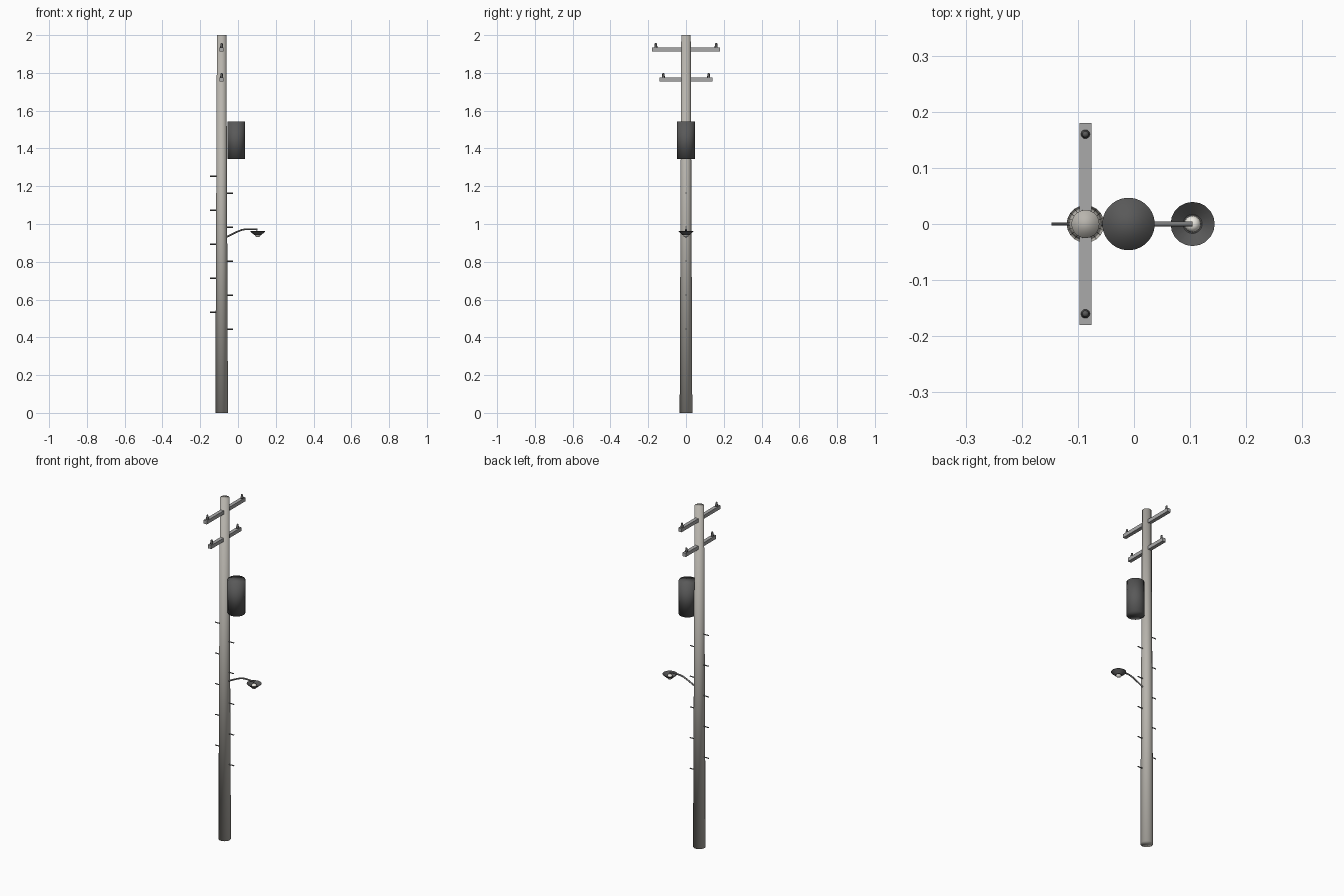
import bpy, bmesh, math
from mathutils import Vector

if "Cube" in bpy.data.objects:
    bpy.data.objects.remove(bpy.data.objects["Cube"])

PX = -0.0866  # pole axis


def material(name, rgb):
    m = bpy.data.materials.new(name)
    m.diffuse_color = (*rgb, 1)
    m.use_nodes = True
    m.node_tree.nodes["Principled BSDF"].inputs["Base Color"].default_value = m.diffuse_color
    return m


WOOD = material("weathered_wood", (0.48, 0.46, 0.42))
ARM = material("arm_grey", (0.40, 0.40, 0.40))
DARK = material("dark_metal", (0.10, 0.10, 0.10))
STEEL = material("steel", (0.20, 0.20, 0.20))
GLASS = material("bulb_glass", (0.85, 0.83, 0.77))


def finish(name, bm, mat, shade="angle"):
    bmesh.ops.recalc_face_normals(bm, faces=bm.faces)
    me = bpy.data.meshes.new(name)
    bm.to_mesh(me)
    bm.free()
    me.materials.append(mat)
    ob = bpy.data.objects.new(name, me)
    bpy.context.collection.objects.link(ob)
    if shade == "full":
        for p in me.polygons:
            p.use_smooth = True
    elif shade == "angle":
        bpy.ops.object.select_all(action='DESELECT')
        ob.select_set(True)
        bpy.context.view_layer.objects.active = ob
        bpy.ops.object.shade_smooth_by_angle(angle=math.radians(40))
    return ob


def skin(bm, rings, caps=True):
    """Bridge successive rings and close the ends."""
    n = len(rings[0])
    for a, b in zip(rings, rings[1:]):
        for i in range(n):
            j = (i + 1) % n
            bm.faces.new((a[i], a[j], b[j], b[i]))
    if caps:
        bm.faces.new(rings[0])
        bm.faces.new(rings[-1])


def lathe(name, profile, mat, x, y=0.0, sides=20, caps=True, shade="full"):
    """Spin (radius, z) points around a vertical axis."""
    bm = bmesh.new()
    rings = [[bm.verts.new((x + r * math.cos(2 * math.pi * i / sides),
                            y + r * math.sin(2 * math.pi * i / sides), z))
              for i in range(sides)] for r, z in profile]
    skin(bm, rings, caps)
    return finish(name, bm, mat, shade)


def tube(name, pts, r, mat, sides=10):
    """Round bar along a path lying in the xz plane."""
    bm = bmesh.new()
    pts = [Vector((x, 0, z)) for x, z in pts]
    rings = []
    for k, p in enumerate(pts):
        t = (pts[min(k + 1, len(pts) - 1)] - pts[max(k - 1, 0)]).normalized()
        n = Vector((-t.z, 0, t.x))
        rings.append([bm.verts.new(p + r * (math.cos(a) * n + Vector((0, math.sin(a), 0))))
                      for a in (2 * math.pi * i / sides for i in range(sides))])
    skin(bm, rings)
    return finish(name, bm, mat)


def box(name, centre, size, mat):
    bm = bmesh.new()
    bmesh.ops.create_cube(bm, size=1)
    for v in bm.verts:
        v.co = Vector(centre) + Vector([c * s for c, s in zip(v.co, size)])
    return finish(name, bm, mat, "flat")


# Tapered pole, shaded softly over its ends
lathe("pole", [(0.0335, 0), (0.025, 2.0)], WOOD, PX, sides=20)

# Cross arms with an insulator near each end
for label, z, half, ins in (("upper", 1.924, 0.18, 0.16), ("lower", 1.764, 0.14, 0.12)):
    box(label + "_cross_arm", (PX, 0, z), (0.021, 2 * half, 0.021), ARM)
    for side in (-1, 1):
        t = z + 0.0105
        lathe(label + "_insulator", [(0.008, t - 0.002), (0.008, t + 0.008), (0.006, t + 0.011),
                                     (0.006, t + 0.019), (0.004, t + 0.024)],
              DARK, PX, side * ins, sides=12)

# Transformer drum
lathe("transformer", [(0.0468, 1.344), (0.0468, 1.542)], DARK, -0.0098, sides=28)

# Climbing pegs alternating left and right
for i in range(10):
    side = 1 if i % 2 == 0 else -1
    z = 0.443 + 0.09 * i
    tube("climbing_peg", [(PX + side * 0.02, z), (PX + side * 0.0605, z)], 0.003, STEEL, 8)

# Curved lamp arm
tube("lamp_arm", [(-0.066, 0.929), (-0.03, 0.947), (-0.005, 0.959), (0.018, 0.968),
                  (0.037, 0.972), (0.06, 0.973), (0.104, 0.971)], 0.0045, STEEL)

# Lamp: flared open dish with a thin wall, and a bulb in its middle
LX = 0.1045
lathe("lamp_dish", [(0.012, 0.941), (0.018, 0.941), (0.0393, 0.960), (0.0393, 0.962),
                    (0.017, 0.943), (0.012, 0.943)], DARK, LX, sides=20, caps=False, shade="angle")
lathe("lamp_bulb", [(0.005, 0.930), (0.0105, 0.933), (0.014, 0.938), (0.015, 0.944),
                    (0.014, 0.951), (0.0105, 0.957), (0.005, 0.960)], GLASS, LX, sides=16)
